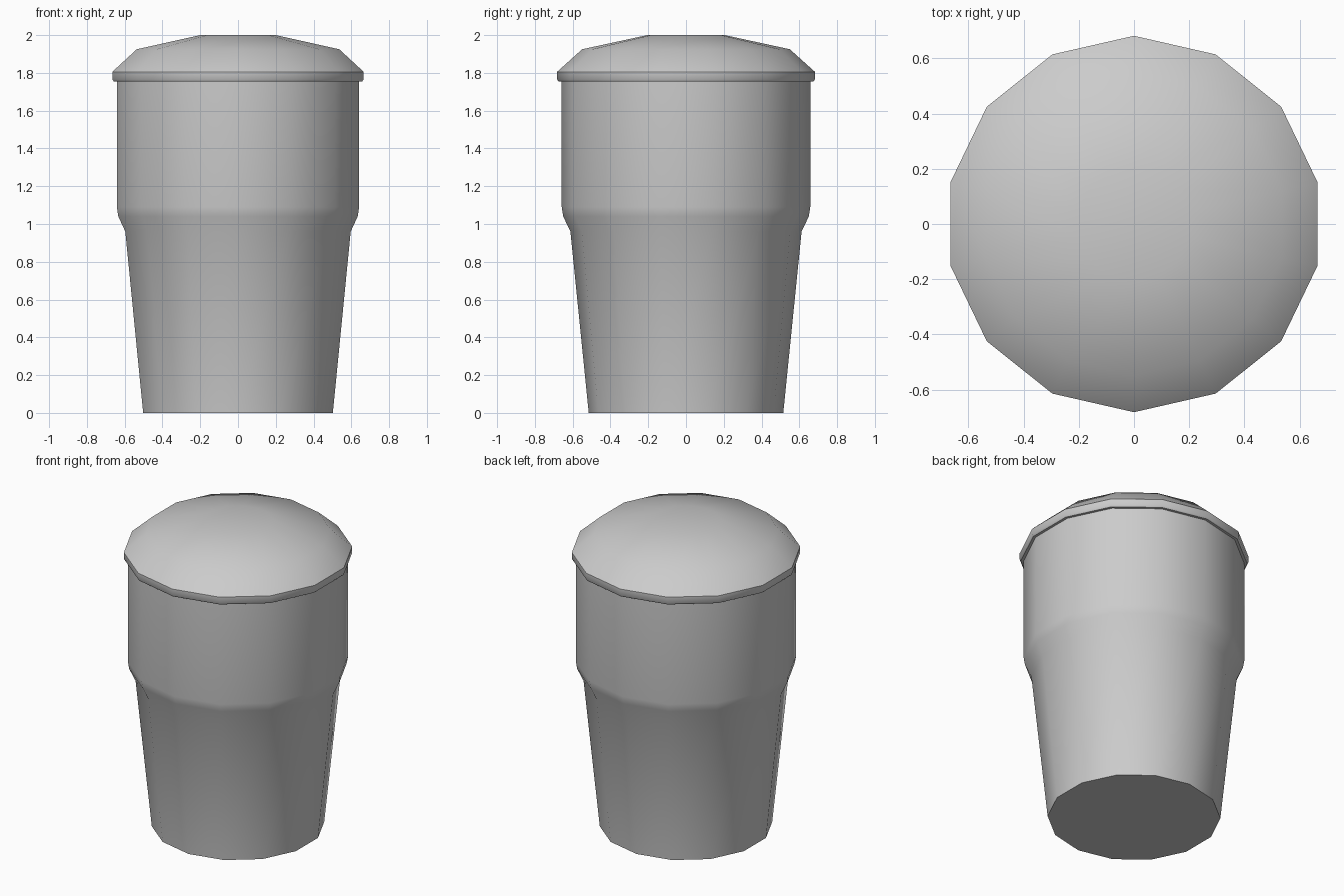
import bpy, bmesh, math

SIDES = 14

if "Cube" in bpy.data.objects:
    bpy.data.objects.remove(bpy.data.objects["Cube"], do_unlink=True)

grey = bpy.data.materials.new("plain grey")
grey.use_nodes = True
grey.diffuse_color = (0.6, 0.6, 0.6, 1)
grey.node_tree.nodes["Principled BSDF"].inputs["Base Color"].default_value = (0.6, 0.6, 0.6, 1)


def lathe(name, profile):
    """Closed solid of revolution from (radius, height) pairs, bottom to top."""
    bm = bmesh.new()
    rings = []
    for r, z in profile:
        angles = [math.pi / 2 + math.tau * i / SIDES for i in range(SIDES)]
        rings.append([bm.verts.new((r * math.cos(a), r * math.sin(a), z)) for a in angles])
    for low, high in zip(rings, rings[1:]):
        for i in range(SIDES):
            j = (i + 1) % SIDES
            bm.faces.new((low[i], low[j], high[j], high[i]))
    bm.faces.new(rings[0][::-1])
    bm.faces.new(rings[-1])
    mesh = bpy.data.meshes.new(name)
    bm.to_mesh(mesh)
    bm.free()
    mesh.materials.append(grey)
    obj = bpy.data.objects.new(name, mesh)
    bpy.context.collection.objects.link(obj)
    bpy.ops.object.select_all(action='DESELECT')
    obj.select_set(True)
    bpy.context.view_layer.objects.active = obj
    bpy.ops.object.shade_smooth_by_angle(angle=math.radians(36))
    return obj


# Tapered cup with a wider upper half
lathe("cup_body", [(0.515, 0), (0.612, 0.96), (0.65, 1.04), (0.658, 1.09), (0.658, 1.78)])

# Domed lid with a short overhanging rim
lathe("domed_lid", [(0.675, 1.755), (0.682, 1.765), (0.682, 1.806), (0.55, 1.925), (0.205, 2.0)])
